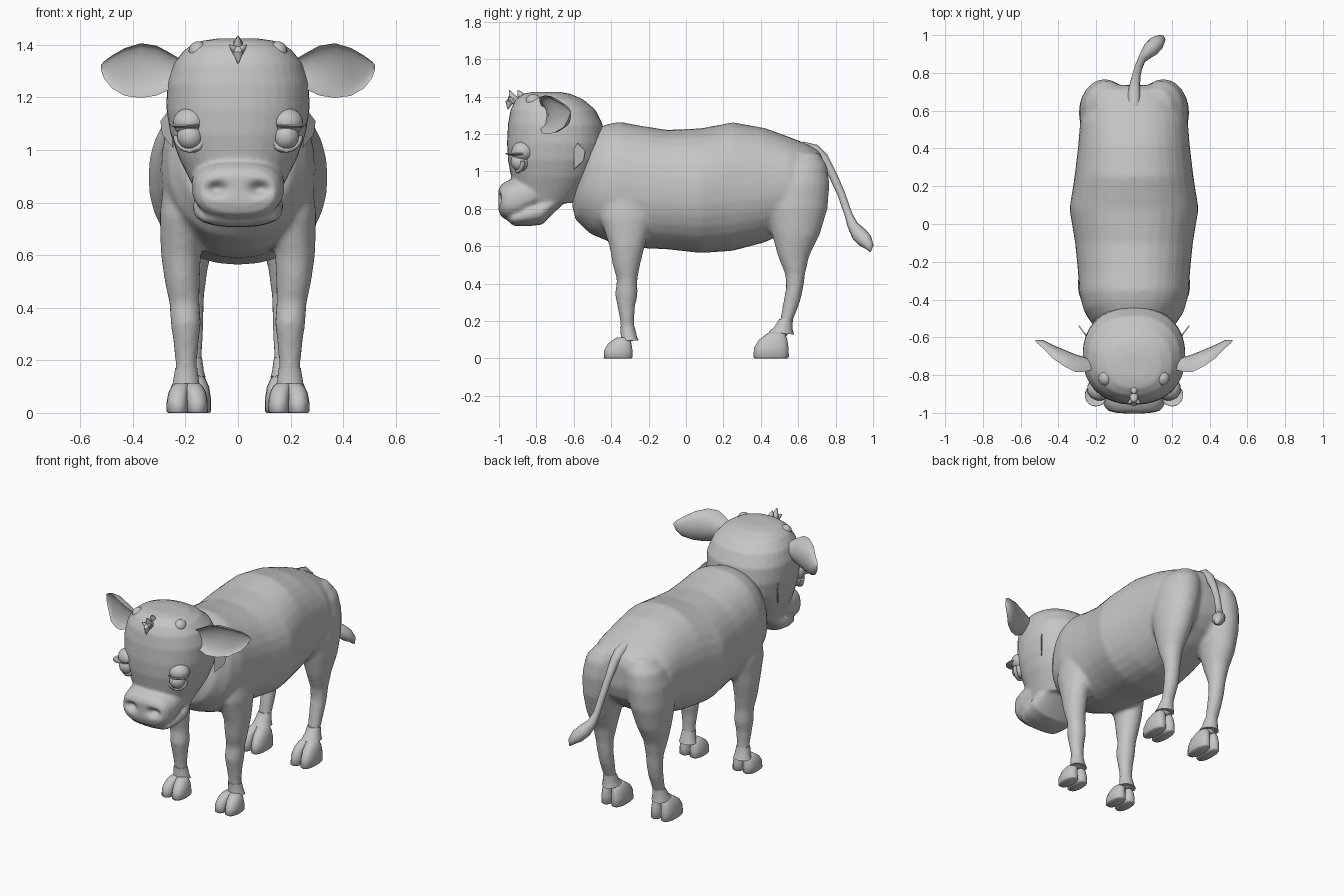
import bpy, bmesh, math
from mathutils import Vector, Matrix

GREY = bpy.data.materials.new("plain grey")
GREY.diffuse_color = (0.56, 0.56, 0.56, 1)
X, Y, Z = Vector((1, 0, 0)), Vector((0, 1, 0)), Vector((0, 0, 1))


def loft(bm, rings, n=24):
    """Skin closed rings given as (centre, half axis u, half axis v, roundness power)."""
    loops = []
    for c, u, v, p in rings:
        loop = []
        for i in range(n):
            a = 2 * math.pi * i / n
            k, s = math.cos(a), math.sin(a)
            k = math.copysign(abs(k) ** (2 / p), k)
            s = math.copysign(abs(s) ** (2 / p), s)
            loop.append(bm.verts.new(c + u * k + v * s))
        loops.append(loop)
    for a, b in zip(loops, loops[1:]):
        for i in range(n):
            j = (i + 1) % n
            bm.faces.new((a[i], a[j], b[j], b[i]))
    bm.faces.new(loops[0])
    bm.faces.new(loops[-1])


def upright(bm, rows, p=2.0, n=24):
    """Rows (z, y front, y back, x centre, x half), stacked upward."""
    loft(bm, [(Vector((x, (a + b) / 2, z)), X * h, Y * (b - a) / 2, p)
              for z, a, b, x, h in rows], n)


def lengthwise(bm, rows, p=2.0, n=32):
    """Rows (y, z bottom, z top, x half, lean), stacked front to back."""
    loft(bm, [(Vector((0, y, (a + b) / 2)), X * h, Z * (b - a) / 2 + Y * t, p)
              for y, a, b, h, t in rows], n)


def tube(bm, path, radii, n=12):
    pts = [Vector(q) for q in path]
    rings = []
    for i, q in enumerate(pts):
        t = (pts[min(i + 1, len(pts) - 1)] - pts[max(i - 1, 0)]).normalized()
        u = (X - t * X.dot(t)).normalized()
        rings.append((q, u * radii[i], t.cross(u) * radii[i], 2))
    loft(bm, rings, n)


def ball(bm, centre, size):
    m = Matrix.Translation(centre) @ Matrix.Diagonal((*size, 1))
    bmesh.ops.create_uvsphere(bm, u_segments=20, v_segments=12, radius=1, matrix=m)


def finish(name, bm, mirror=False, voxel=0, smooth=0, subsurf=0, thick=0, angle=45):
    bmesh.ops.recalc_face_normals(bm, faces=bm.faces)
    if mirror:
        both = bmesh.ops.duplicate(bm, geom=bm.verts[:] + bm.edges[:] + bm.faces[:])["geom"]
        for e in both:
            if isinstance(e, bmesh.types.BMVert):
                e.co.x *= -1
        bmesh.ops.reverse_faces(bm, faces=[e for e in both if isinstance(e, bmesh.types.BMFace)])
    me = bpy.data.meshes.new(name)
    bm.to_mesh(me)
    bm.free()
    ob = bpy.data.objects.new(name, me)
    bpy.context.collection.objects.link(ob)
    if thick:
        ob.modifiers.new("thickness", "SOLIDIFY").thickness = thick
    if voxel:
        m = ob.modifiers.new("blend", "REMESH")
        m.mode, m.voxel_size = "VOXEL", voxel
    if smooth:
        m = ob.modifiers.new("soften", "SMOOTH")
        m.factor, m.iterations = 0.5, smooth
    if subsurf:
        m = ob.modifiers.new("round", "SUBSURF")
        m.levels = m.render_levels = subsurf
    if ob.modifiers:
        dg = bpy.context.evaluated_depsgraph_get()
        ob.data = bpy.data.meshes.new_from_object(ob.evaluated_get(dg))
        ob.modifiers.clear()
    ob.data.materials.clear()
    ob.data.materials.append(GREY)
    bpy.ops.object.select_all(action="DESELECT")
    ob.select_set(True)
    bpy.context.view_layer.objects.active = ob
    bpy.ops.object.shade_smooth_by_angle(angle=math.radians(angle))
    return ob


# Torso with shoulders, thighs and legs blended into one skin
bm = bmesh.new()
lengthwise(bm, [
    (-0.57, 0.82, 1.17, 0.14, 0.04), (-0.53, 0.74, 1.235, 0.215, 0.06),
    (-0.46, 0.665, 1.255, 0.265, 0.05), (-0.37, 0.615, 1.265, 0.29, 0.02),
    (-0.25, 0.59, 1.245, 0.297, 0), (-0.1, 0.583, 1.222, 0.312, 0),
    (0.08, 0.563, 1.23, 0.342, 0), (0.25, 0.575, 1.262, 0.315, 0),
    (0.42, 0.62, 1.232, 0.295, 0), (0.55, 0.68, 1.185, 0.285, 0),
    (0.65, 0.75, 1.145, 0.245, 0), (0.71, 0.82, 1.11, 0.18, 0),
    (0.735, 0.9, 1.06, 0.1, 0)], 2.2)
for s in (1, -1):
    upright(bm, [(z, a, b, s * x, h) for z, a, b, x, h in [
        (0.09, -0.345, -0.27, 0.197, 0.04), (0.2, -0.352, -0.277, 0.197, 0.042),
        (0.28, -0.367, -0.272, 0.198, 0.05), (0.34, -0.38, -0.258, 0.198, 0.058),
        (0.42, -0.37, -0.26, 0.204, 0.058), (0.5, -0.392, -0.245, 0.212, 0.067),
        (0.6, -0.41, -0.22, 0.217, 0.076), (0.75, -0.46, -0.18, 0.212, 0.086),
        (0.92, -0.44, -0.2, 0.19, 0.09), (1.02, -0.38, -0.27, 0.18, 0.05)]])
    upright(bm, [(z, a, b, s * x, h) for z, a, b, x, h in [
        (0.11, 0.475, 0.54, 0.18, 0.036), (0.2, 0.502, 0.57, 0.178, 0.04),
        (0.3, 0.52, 0.61, 0.178, 0.046), (0.38, 0.535, 0.628, 0.18, 0.05),
        (0.45, 0.53, 0.637, 0.182, 0.054), (0.55, 0.49, 0.66, 0.185, 0.07),
        (0.66, 0.46, 0.715, 0.182, 0.096), (0.8, 0.42, 0.757, 0.17, 0.122),
        (0.93, 0.43, 0.768, 0.155, 0.132), (1.03, 0.47, 0.755, 0.14, 0.12),
        (1.1, 0.54, 0.71, 0.12, 0.075)]])
finish("body_and_legs", bm, voxel=0.014, smooth=5, angle=80)

# Fetlock cuffs: flared skirts above the hooves
bm = bmesh.new()
upright(bm, [(0.095, -0.352, -0.253, 0.198, 0.058), (0.115, -0.348, -0.262, 0.198, 0.05),
             (0.17, -0.352, -0.275, 0.197, 0.042)], n=12)
loft(bm, [(Vector((0.18, 0.51, 0.135)), X * 0.057, Vector((0, 0.068, -0.008)), 2),
          (Vector((0.18, 0.52, 0.16)), X * 0.05, Vector((0, 0.05, -0.005)), 2),
          (Vector((0.178, 0.535, 0.21)), X * 0.041, Y * 0.036, 2)], 12)
finish("fetlock_cuffs", bm, mirror=True)

# Cloven hooves: two toes on each foot
bm = bmesh.new()
for x0, front, back, top, spread in ((0.193, -0.44, -0.285, 0.112, 0.037),
                                     (0.18, 0.36, 0.55, 0.14, 0.036)):
    for side in (-1, 1):
        length = back - front
        upright(bm, [(top * f, front + length * a, back - length * b, x0 + side * spread * k, h)
                     for f, a, b, k, h in [
                         (0, 0.04, 0.04, 1, 0.036), (0.05, 0, 0, 1, 0.042),
                         (0.4, 0.02, 0.01, 1, 0.041), (0.7, 0.15, 0.04, 0.9, 0.038),
                         (0.92, 0.36, 0.1, 0.7, 0.032), (1, 0.45, 0.16, 0.6, 0.024)]], 2.3, 16)
finish("hooves", bm, mirror=True, angle=60)

# Head: skull, muzzle and lower jaw blended together
bm = bmesh.new()
upright(bm, [(z, a, b, 0, h) for z, a, b, h in [
    (0.83, -0.91, -0.6, 0.155), (0.9, -0.92, -0.54, 0.19), (0.97, -0.935, -0.49, 0.225),
    (1.06, -0.952, -0.45, 0.257), (1.15, -0.957, -0.435, 0.272), (1.25, -0.952, -0.445, 0.271),
    (1.33, -0.938, -0.485, 0.245), (1.385, -0.91, -0.55, 0.2), (1.415, -0.87, -0.62, 0.14),
    (1.425, -0.82, -0.68, 0.07)]], 2.25, 36)
lengthwise(bm, [
    (-1.003, 0.795, 0.9, 0.105, 0), (-0.988, 0.757, 0.93, 0.142, 0),
    (-0.955, 0.738, 0.95, 0.163, 0), (-0.89, 0.75, 0.965, 0.176, 0),
    (-0.82, 0.79, 0.97, 0.176, 0), (-0.74, 0.83, 0.96, 0.16, 0)], 2.6)
lengthwise(bm, [
    (-0.945, 0.725, 0.765, 0.115, 0), (-0.92, 0.709, 0.79, 0.145, 0),
    (-0.85, 0.706, 0.83, 0.168, 0), (-0.77, 0.715, 0.86, 0.172, 0),
    (-0.72, 0.765, 0.89, 0.16, 0), (-0.64, 0.84, 0.92, 0.13, 0)], 2.3)
head = finish("head", bm, voxel=0.01, smooth=4, angle=80)

# Nostrils: hollows pressed into the front of the muzzle
for v in head.data.vertices:
    if v.co.y < -0.93:
        d = ((abs(v.co.x) - 0.083) / 0.036) ** 2 + ((v.co.z - 0.852) / 0.024) ** 2
        v.co.y += 0.04 * math.exp(-d)

# Ears: leaf shaped cups open to the front
bm = bmesh.new()
loops, n = [], 20
for x, y, z, h, d in [(0.21, -0.765, 1.30, 0.04, 0.04), (0.26, -0.775, 1.30, 0.07, 0.07),
                      (0.31, -0.775, 1.302, 0.095, 0.085), (0.37, -0.745, 1.302, 0.104, 0.08),
                      (0.43, -0.705, 1.297, 0.091, 0.065), (0.48, -0.655, 1.297, 0.062, 0.04),
                      (0.51, -0.632, 1.305, 0.032, 0.018), (0.522, -0.62, 1.315, 0.008, 0.006)]:
    loop = []
    for i in range(n):
        a = 2 * math.pi * i / n
        k = math.sin(a)
        loop.append(bm.verts.new((x, y + d * (k if k > 0 else -0.55 * k - 0.1), z + h * math.cos(a))))
    loops.append(loop)
for a, b in zip(loops, loops[1:]):
    for i in range(n):
        bm.faces.new((a[i], a[(i + 1) % n], b[(i + 1) % n], b[i]))
bm.faces.new(loops[0])
bm.faces.new(loops[-1])
finish("ears", bm, mirror=True, angle=60)

# Horn buds
bm = bmesh.new()
ball(bm, (0.152, -0.815, 1.375), (0.036, 0.042, 0.038))
finish("horn_buds", bm, mirror=True, angle=80)

# Eyeballs, lids and lashes
bm = bmesh.new()
ball(bm, (0.182, -0.885, 1.052), (0.05, 0.052, 0.052))
finish("eyeballs", bm, mirror=True, angle=80)

bm = bmesh.new()
ball(bm, (0.184, -0.872, 1.105), (0.064, 0.062, 0.055))
finish("upper_eyelids", bm, mirror=True, angle=80)

bm = bmesh.new()
arc = [math.radians(180 + 18 * i) for i in range(11)]
tube(bm, [(0.182 + 0.053 * math.cos(a), -0.902 + 0.03 * max(0, math.cos(a)),
           1.055 + 0.055 * math.sin(a)) for a in arc], [0.012] * 11, 8)
finish("lower_eyelids", bm, mirror=True, angle=80)

bm = bmesh.new()
rows = []
for i in range(13):
    t = i / 12
    a = math.radians(-125 + 155 * t)
    rows.append([bm.verts.new((0.182 + r * math.cos(a), -0.885 + r * math.sin(a), z))
                 for r, z in ((0.05, 1.09), (0.054 + 0.033 * math.sin(math.pi * t), 1.098))])
for a, b in zip(rows, rows[1:]):
    bm.faces.new((a[0], a[1], b[1], b[0]))
finish("eyelashes", bm, mirror=True, thick=0.006)

# Forelock: a few pointed locks of hair
bm = bmesh.new()
for path, r in [
        (((0, -0.89, 1.36), (0, -0.93, 1.395), (0, -0.945, 1.435)), 0.026),
        (((0, -0.86, 1.38), (0, -0.885, 1.41), (0, -0.9, 1.435)), 0.022),
        (((0, -0.92, 1.39), (0, -0.948, 1.365), (0, -0.952, 1.33)), 0.024),
        (((0, -0.91, 1.37), (0.016, -0.94, 1.385), (0.033, -0.95, 1.4)), 0.018),
        (((0, -0.91, 1.37), (-0.016, -0.94, 1.385), (-0.033, -0.95, 1.4)), 0.018)]:
    tube(bm, path, (r, r * 0.8, 0.002), 8)
finish("forelock", bm)

# Small flaps behind the cheeks
bm = bmesh.new()
bm.faces.new([bm.verts.new((0.25 + (y + 0.6) * 0.75, y, z)) for y, z in
              ((-0.6, 1.01), (-0.548, 1.06), (-0.54, 1.11), (-0.58, 1.15), (-0.6, 1.12))])
finish("cheek_flaps", bm, mirror=True, thick=0.006)

# Tail with a tuft at the end
bm = bmesh.new()
tube(bm, [(0, 0.62, 1.12), (0, 0.69, 1.11), (0.004, 0.735, 1.07), (0.012, 0.785, 0.98),
          (0.024, 0.83, 0.88), (0.04, 0.868, 0.77), (0.058, 0.892, 0.71), (0.088, 0.925, 0.665),
          (0.12, 0.957, 0.63), (0.145, 0.98, 0.598), (0.155, 0.985, 0.57)],
     [0.04, 0.034, 0.028, 0.023, 0.021, 0.021, 0.029, 0.042, 0.041, 0.024, 0.004])
finish("tail", bm, angle=70)
